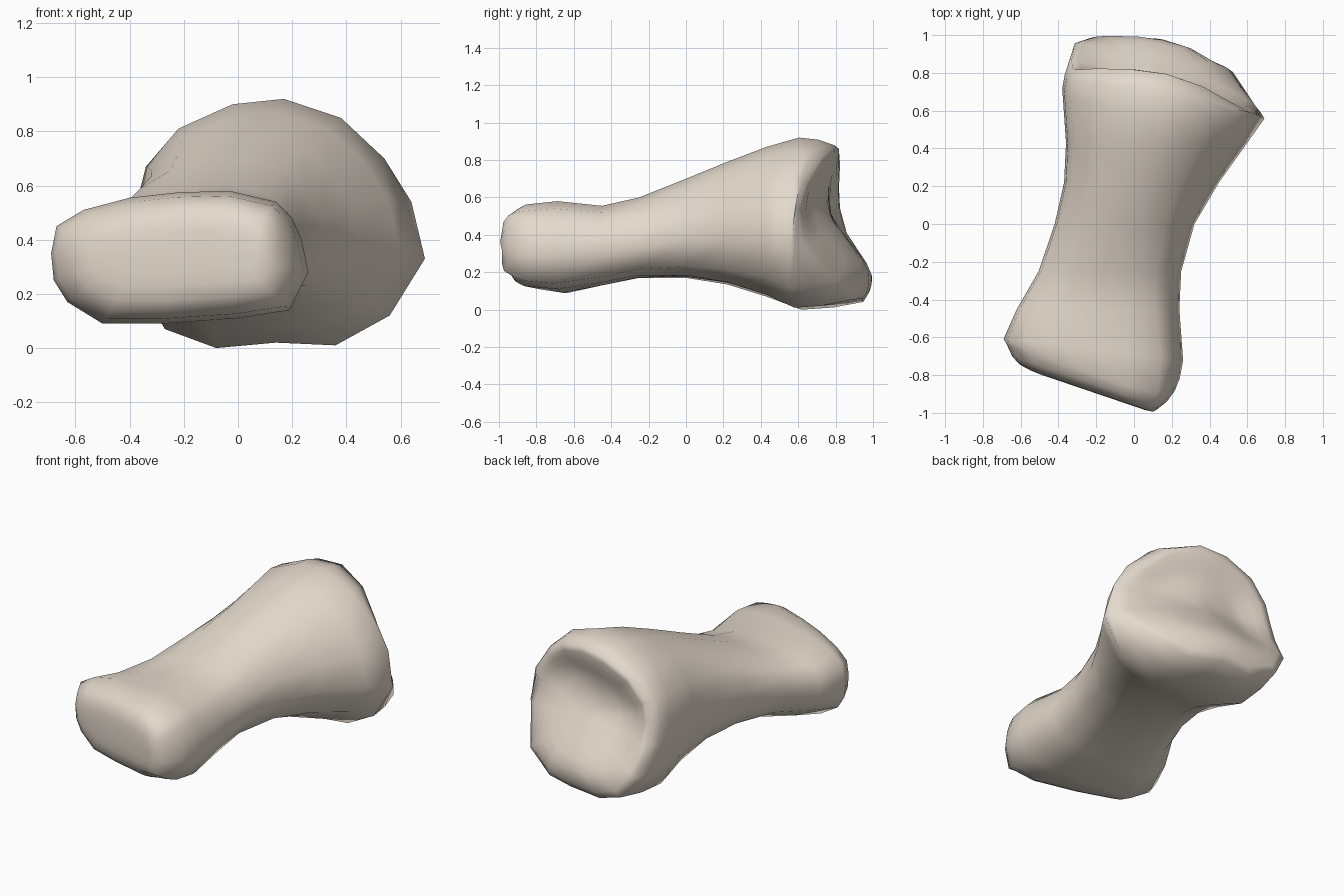
import bpy, bmesh, math

if "Cube" in bpy.data.objects:
    bpy.data.objects.remove(bpy.data.objects["Cube"])

# Cross-section outlines (x, z), counter-clockwise from the right
FRONT = [(.26, .28), (.235, .40), (.20, .48), (.14, .54), (-.03, .58), (-.22, .575), (-.40, .555), (-.57, .51),
         (-.67, .45), (-.69, .35), (-.68, .25), (-.63, .17), (-.50, .09), (-.28, .09), (0, .11), (.19, .14)]
BACK = [(.69, .33), (.64, .54), (.54, .70), (.38, .85), (.17, .92), (-.02, .90), (-.22, .81), (-.34, .67),
        (-.37, .55), (-.38, .40), (-.36, .22), (-.27, .07), (-.08, .0), (.14, .02), (.36, .01), (.56, .12)]
# Shaft stations: y, x min, x max, z min, z max, blend front->back
SHAFT = [(-.45, -.62, .24, .13, .555, .1), (-.25, -.505, .25, .17, .60, .3),
         (0, -.42, .32, .17, .70, .5), (.22, -.37, .45, .135, .79, .75),
         (.43, -.36, .60, .07, .87, .95)]
# Back end depth by height (z, y)
LIP = [(0, .91), (.03, .94), (.10, .985), (.17, 1.0), (.26, .97), (.33, .92),
       (.48, .86), (.65, .835), (.84, .82), (1, .80)]


def bounds(p):
    xs, zs = zip(*p)
    return min(xs), max(xs), min(zs), max(zs)


def fit(p, x0, x1, z0, z1):
    a0, a1, b0, b1 = bounds(p)
    return [(x0 + (x - a0) / (a1 - a0) * (x1 - x0), z0 + (z - b0) / (b1 - b0) * (z1 - z0)) for x, z in p]


def inset(p, d):
    x0, x1, z0, z1 = bounds(p)
    return fit(p, x0 + d, x1 - d, z0 + d, z1 - d)


def scaled(p, s):
    cx, cz = .155, .46
    return [(cx + (x - cx) * s, cz + (z - cz) * s) for x, z in p]


def front_y(x):
    return -.965 - .34 * min(x, .1) + .6 * max(0, x - .1)


def body_y(x, z):
    return .73 - .3 * max(0, x) ** 2 - .25 * abs(z - .45)


def back_y(x, z, s):
    zz = min(max(z, 0), .99)
    for (a, ya), (b, yb) in zip(LIP, LIP[1:]):
        if a <= zz <= b:
            y = ya + (yb - ya) * (zz - a) / (b - a)
            break
    y -= .7 * max(0, x) ** 2 + 1.5 * max(0, -x - .2) ** 2
    # Trough running across the face under the top rim
    trough = math.exp(-((z - .58 - .12 * (x - .15)) / .2) ** 2)
    return y - .085 * min(1, (1 - s) / .35) * trough


rings = []
# Rounded front end, from its middle outward
for d, off in ((.20, 0), (.14, .004), (.085, .015), (.045, .045), (.018, .095)):
    rings.append([(x, front_y(x) + off, z) for x, z in inset(FRONT, d)])
rings.append([(x, -.69 - .12 * x, z) for x, z in FRONT])
# Shaft
for y, x0, x1, z0, z1, t in SHAFT:
    a, b = fit(FRONT, x0, x1, z0, z1), fit(BACK, x0, x1, z0, z1)
    rings.append([(p[0] + (q[0] - p[0]) * t, y, p[1] + (q[1] - p[1]) * t) for p, q in zip(a, b)])
# Flared back end with a rounded rim
rings.append([(x, body_y(x, z), z) for x, z in BACK])
rings.append([(x, .45 * body_y(x, z) + .55 * back_y(x, z, 1), z) for x, z in scaled(BACK, .975)])
# Hollow joint face
for s in (.91, .83, .72, .6, .46, .3, .15):
    rings.append([(x, back_y(x, z, min(1, s + .07)), z) for x, z in scaled(BACK, s)])

bm = bmesh.new()
loops = [[bm.verts.new(c) for c in r] for r in rings]
n = len(FRONT)
for a, b in zip(loops, loops[1:]):
    for i in range(n):
        j = (i + 1) % n
        bm.faces.new((a[i], a[j], b[j], b[i]))
# Close both ends
for loop in (loops[0], loops[-1]):
    mid = bm.verts.new(sum((v.co for v in loop), loop[0].co * 0) / n)
    for i in range(n):
        bm.faces.new((loop[i], loop[(i + 1) % n], mid))
bmesh.ops.recalc_face_normals(bm, faces=bm.faces)
for f in bm.faces:
    f.smooth = True
mesh = bpy.data.meshes.new("finger_bone")
bm.to_mesh(mesh)
bm.free()
bone = bpy.data.objects.new("finger_bone", mesh)
bpy.context.collection.objects.link(bone)

# Pale bone colour
ivory = bpy.data.materials.new("ivory")
ivory.diffuse_color = (.78, .70, .61, 1)
ivory.use_nodes = True
ivory.node_tree.nodes["Principled BSDF"].inputs["Base Color"].default_value = ivory.diffuse_color
mesh.materials.append(ivory)
